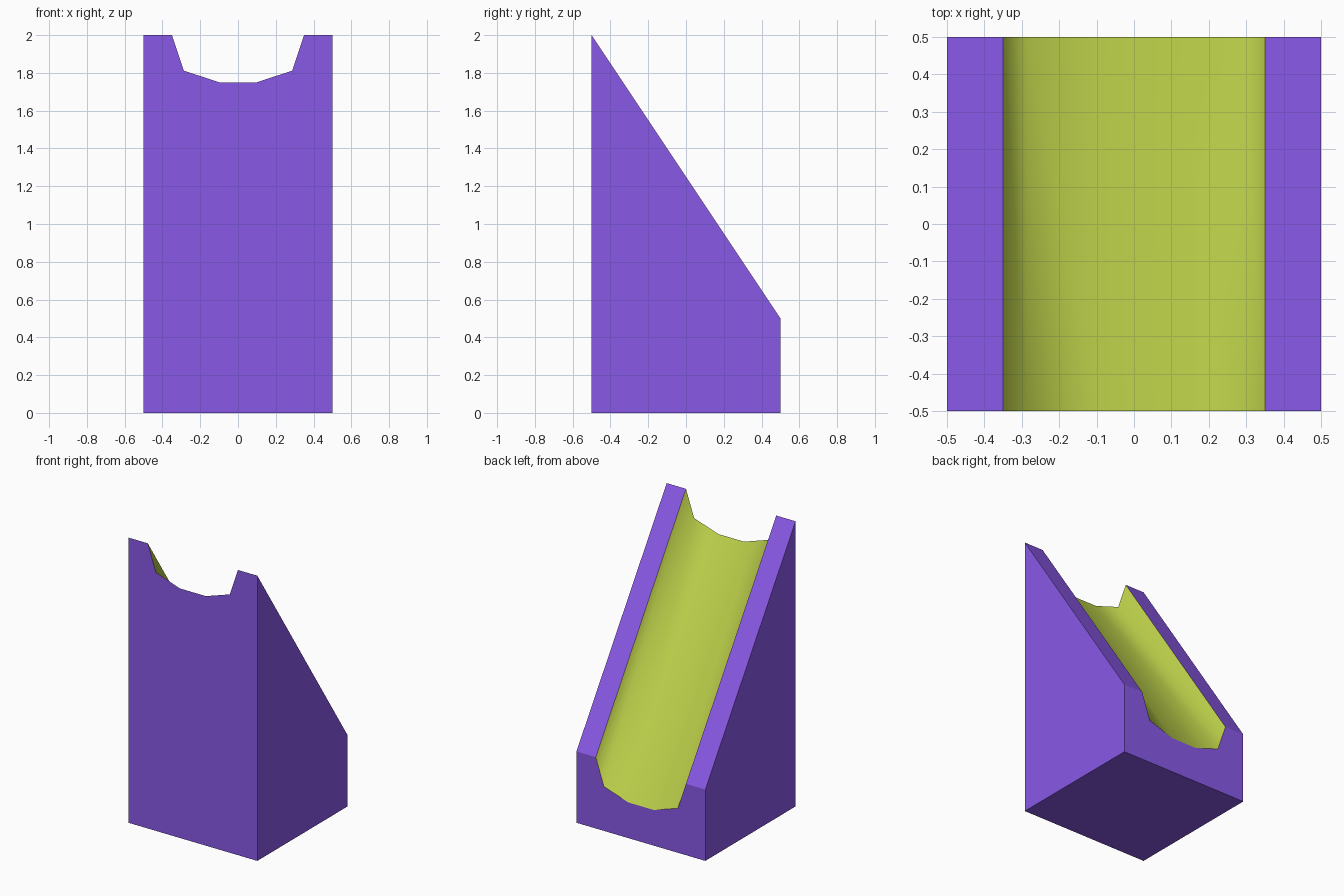
import bpy, bmesh

if "Cube" in bpy.data.objects:
    bpy.data.objects.remove(bpy.data.objects["Cube"])

def material(name, color):
    m = bpy.data.materials.new(name)
    m.diffuse_color = (*color, 1)
    m.use_nodes = True
    m.node_tree.nodes["Principled BSDF"].inputs["Base Color"].default_value = m.diffuse_color
    return m

# Cross-section: right half of the grooved top edge, mirrored to the left
DROP = 1.5
half = [(0.5, 2.0), (0.35, 2.0), (0.287, 1.812), (0.1, 1.75)]
top = half + [(-x, z) for x, z in reversed(half)]

bm = bmesh.new()

def section(y, drop):
    pts = [(-0.5, 0), (0.5, 0)] + [(x, z - drop) for x, z in top]
    return [bm.verts.new((x, y, z)) for x, z in pts]

# Tall front and low back, joined by strips
front = section(-0.5, 0)
back = section(0.5, DROP)
n = len(front)
bm.faces.new(front)
bm.faces.new(back[::-1])
for i in range(n):
    j = (i + 1) % n
    f = bm.faces.new((front[i], back[i], back[j], front[j]))
    # Strips between the two rails form the smooth channel
    if 3 <= i <= 7:
        f.material_index = 1
        f.smooth = True
bmesh.ops.recalc_face_normals(bm, faces=bm.faces)

# Crisp border around the channel
for e in bm.edges:
    e.smooth = all(f.material_index == 1 for f in e.link_faces)

mesh = bpy.data.meshes.new("sloped_channel_block")
bm.to_mesh(mesh)
bm.free()
mesh.materials.append(material("purple_body", (0.25, 0.10, 0.80)))
mesh.materials.append(material("lime_channel", (0.52, 0.65, 0.07)))
block = bpy.data.objects.new("sloped_channel_block", mesh)
bpy.context.collection.objects.link(block)
